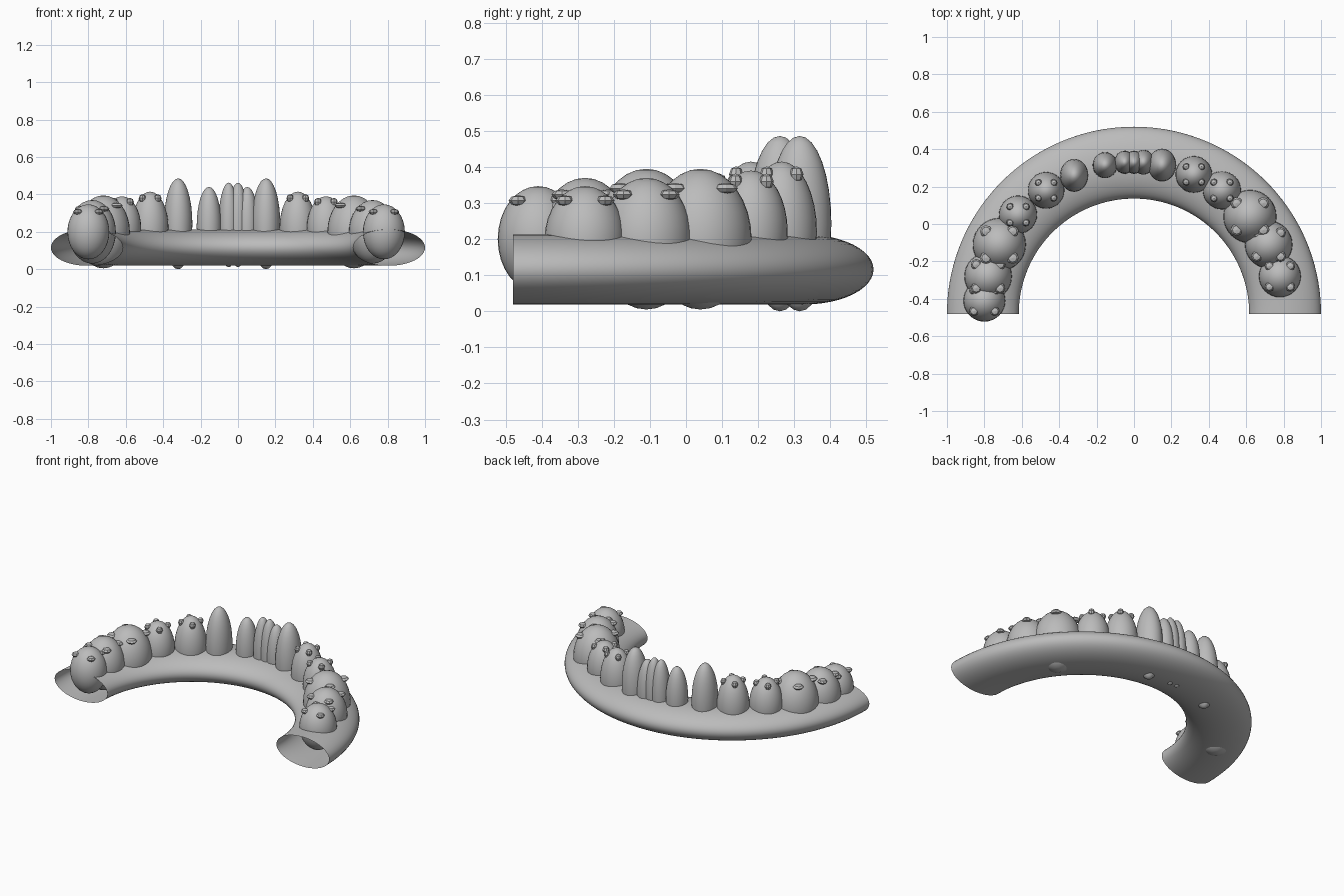
import bpy, bmesh, math
from mathutils import Vector, Matrix

cube = bpy.data.objects.get("Cube")
if cube:
    bpy.data.objects.remove(cube, do_unlink=True)

GREY = (0.5, 0.5, 0.5, 1)
grey = bpy.data.materials.new("plain grey")
grey.use_nodes = True
grey.diffuse_color = GREY
grey.node_tree.nodes["Principled BSDF"].inputs["Base Color"].default_value = GREY


def finish(name, bm):
    """Turn a bmesh into a named grey object."""
    mesh = bpy.data.meshes.new(name)
    bm.to_mesh(mesh)
    bm.free()
    mesh.materials.append(grey)
    obj = bpy.data.objects.new(name, mesh)
    bpy.context.collection.objects.link(obj)
    return obj


def ellipsoid(bm, centre, radii, segments, rings, smooth):
    matrix = Matrix.Translation(centre) @ Matrix.Diagonal((*radii, 1))
    made = bmesh.ops.create_uvsphere(bm, u_segments=segments, v_segments=rings,
                                     radius=1, matrix=matrix)
    for face in {f for v in made["verts"] for f in v.link_faces}:
        face.smooth = smooth


def gum_arch():
    """Open half ring swept from a flat oval section."""
    bm = bmesh.new()
    sides = 48
    ring = []
    for i in range(sides):
        a = 2 * math.pi * i / sides
        ring.append(bm.verts.new((0.808 + 0.192 * math.cos(a), -0.48,
                                  0.116 + 0.097 * math.sin(a))))
    edges = [bm.edges.new((ring[i], ring[(i + 1) % sides])) for i in range(sides)]
    bmesh.ops.spin(bm, geom=ring + edges, cent=(0, -0.48, 0), axis=(0, 0, 1),
                   angle=math.pi, steps=72)
    bmesh.ops.recalc_face_normals(bm, faces=bm.faces)
    # Make sure the normals face out of the tube
    top = max(bm.faces, key=lambda f: f.calc_center_median().z)
    if top.normal.z < 0:
        bmesh.ops.reverse_faces(bm, faces=bm.faces)
    for face in bm.faces:
        face.smooth = True
    finish("gum_arch", bm)


def tooth(name, x, y, rx, ry, top, mid, cusp=None):
    """Oval crown; cusp gives the bump spread and radii."""
    bm = bmesh.new()
    height = top - mid
    ellipsoid(bm, (x, y, mid), (rx, ry, height), 32, 16, True)
    if cusp:
        spread, wide, tall = cusp
        z = mid + height * math.sqrt(1 - 2 * spread ** 2) + 0.003
        for sx in (-1, 1):
            for sy in (-1, 1):
                ellipsoid(bm, (x + sx * spread * rx, y + sy * spread * ry, z),
                          (rx * wide, ry * wide, tall), 8, 4, False)
    finish(name, bm)


gum_arch()

# Molars: x, y, radius, top
molars = [
    ("right_wisdom_molar", -0.80, -0.41, 0.112, 0.347),
    ("right_second_molar", -0.78, -0.28, 0.127, 0.37),
    ("right_first_molar", -0.72, -0.11, 0.142, 0.395),
    ("left_wisdom_molar", 0.78, -0.28, 0.112, 0.347),
    ("left_second_molar", 0.72, -0.11, 0.127, 0.37),
    ("left_first_molar", 0.62, 0.04, 0.142, 0.395),
]
for name, x, y, r, top in molars:
    tooth(name, x, y, r, r, top, 0.2, (0.5, 0.23, 0.015))

# Premolars
premolars = [
    ("right_second_premolar", -0.62, 0.05, 0.102, 0.39),
    ("right_first_premolar", -0.47, 0.18, 0.098, 0.415),
    ("left_second_premolar", 0.47, 0.18, 0.102, 0.39),
    ("left_first_premolar", 0.32, 0.265, 0.098, 0.415),
]
for name, x, y, r, top in premolars:
    tooth(name, x, y, r, r, top, 0.22, (0.42, 0.2, 0.022))

# Canines and incisors
tooth("right_canine", -0.32, 0.26, 0.076, 0.088, 0.486, 0.243)
tooth("left_canine", 0.15, 0.315, 0.076, 0.088, 0.486, 0.243)
tooth("right_lateral_incisor", -0.155, 0.315, 0.066, 0.07, 0.44, 0.23)
tooth("right_central_incisor", -0.05, 0.33, 0.055, 0.062, 0.463, 0.237)
tooth("left_central_incisor", 0.0, 0.33, 0.055, 0.062, 0.463, 0.237)
tooth("left_lateral_incisor", 0.05, 0.33, 0.06, 0.066, 0.44, 0.23)
